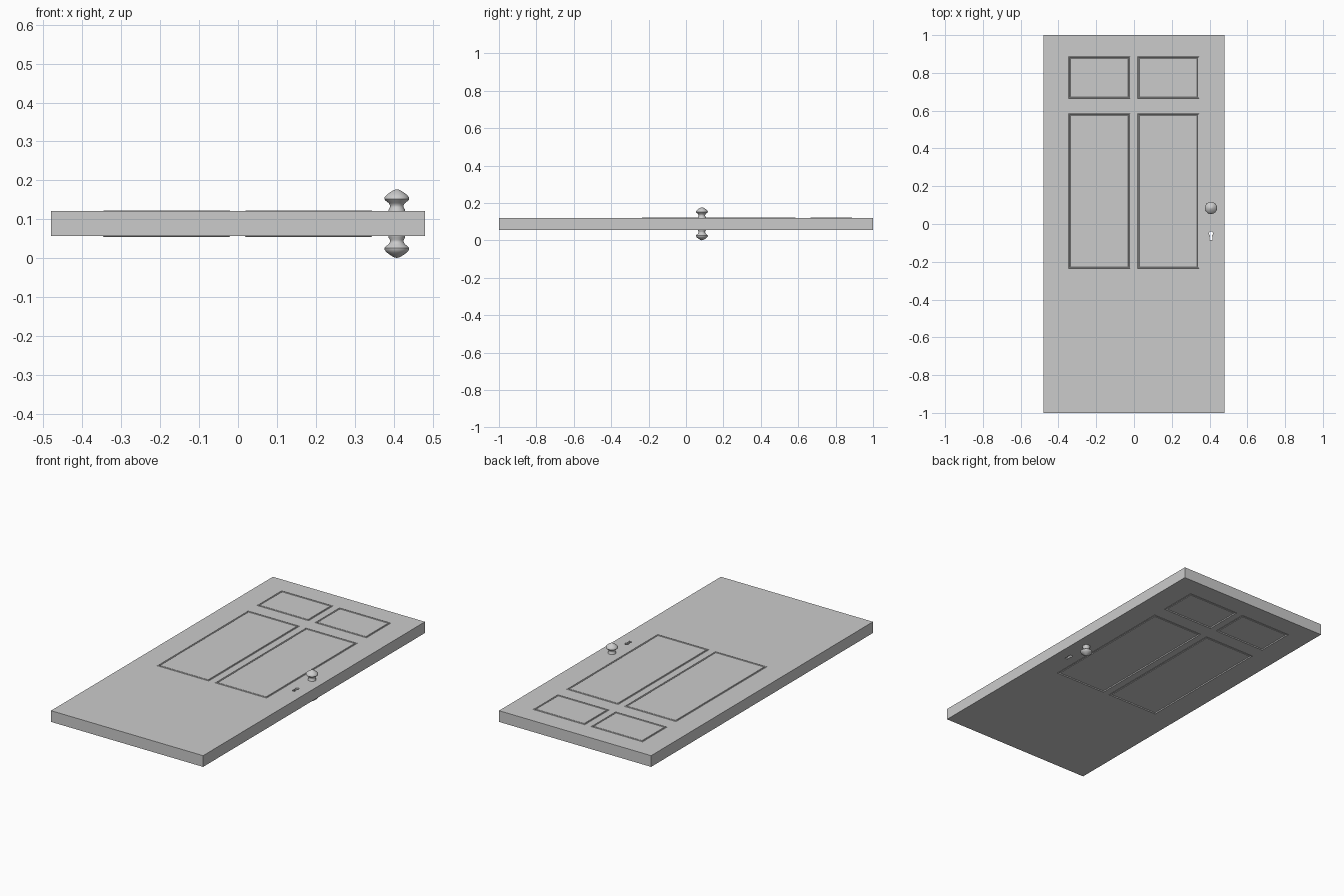
import bpy, bmesh
from math import pi, sin, cos
from mathutils import Vector

cube = bpy.data.objects.get("Cube")
if cube:
    bpy.data.objects.remove(cube, do_unlink=True)

BOTTOM, TOP = 0.057, 0.121
MID = (BOTTOM + TOP) / 2
KNOB_X, KNOB_Y = 0.408, 0.085
COLUMNS = [(-0.347, -0.02), (0.018, 0.345)]
ROWS = [(-0.235, 0.585), (0.665, 0.887)]

paint = bpy.data.materials.new("light grey")
paint.use_nodes = True
paint.diffuse_color = (0.6, 0.6, 0.6, 1)
paint.node_tree.nodes["Principled BSDF"].inputs["Base Color"].default_value = (0.6, 0.6, 0.6, 1)


def add_object(name, bm):
    bmesh.ops.recalc_face_normals(bm, faces=bm.faces)
    mesh = bpy.data.meshes.new(name)
    bm.to_mesh(mesh)
    bm.free()
    mesh.materials.append(paint)
    obj = bpy.data.objects.new(name, mesh)
    bpy.context.collection.objects.link(obj)
    return obj


def activate(obj):
    bpy.ops.object.select_all(action="DESELECT")
    obj.select_set(True)
    bpy.context.view_layer.objects.active = obj


# Door slab, cut along the panel edges
bm = bmesh.new()
bmesh.ops.create_cube(bm, size=1)
for v in bm.verts:
    v.co = Vector((v.co.x * 0.96, v.co.y * 2, MID + v.co.z * (TOP - BOTTOM)))
for axis, spans in ((Vector((1, 0, 0)), COLUMNS), (Vector((0, 1, 0)), ROWS)):
    for span in spans:
        for d in span:
            bmesh.ops.bisect_plane(bm, geom=bm.verts[:] + bm.edges[:] + bm.faces[:],
                                   plane_co=axis * d, plane_no=axis)


def is_panel(face):
    c = face.calc_center_median()
    return (abs(face.normal.z) > 0.9
            and any(a < c.x < b for a, b in COLUMNS)
            and any(a < c.y < b for a, b in ROWS))


# Moulding round each panel: raised lip, groove, then the field
bm.normal_update()
panels = [f for f in bm.faces if is_panel(f)]
for width, depth in ((0.003, 0.002), (0.004, 0), (0.003, -0.006), (0.003, 0), (0.003, 0.004)):
    bmesh.ops.inset_individual(bm, faces=panels, thickness=width, depth=depth)
door = add_object("door_slab", bm)

# Keyhole: round top with a flared slot, cut right through
bm = bmesh.new()
cx, cy, r = KNOB_X, -0.05, 0.011
outline = [(cx + r * cos(a), cy + r * sin(a))
           for a in (-pi / 3 + i * (5 * pi / 3) / 14 for i in range(15))]
outline += [(cx - 0.009, cy - 0.034), (cx + 0.009, cy - 0.034)]
face = bm.faces.new([bm.verts.new((x, y, BOTTOM - 0.05)) for x, y in outline])
ext = bmesh.ops.extrude_face_region(bm, geom=[face])
bmesh.ops.translate(bm, vec=(0, 0, 0.16),
                    verts=[g for g in ext["geom"] if isinstance(g, bmesh.types.BMVert)])
cutter = add_object("keyhole_cutter", bm)
cutter.hide_render = True
hole = door.modifiers.new("keyhole", "BOOLEAN")
hole.operation, hole.solver, hole.object = "DIFFERENCE", "EXACT", cutter
activate(door)
bpy.ops.object.modifier_apply(modifier=hole.name)
bpy.data.objects.remove(cutter, do_unlink=True)

# Knobs: one lathed profile (radius, height above slab), mirrored to the other side
PROFILE = [(0.022, -0.002), (0.021, 0.004), (0.0175, 0.01), (0.0175, 0.015), (0.021, 0.021),
           (0.029, 0.027), (0.032, 0.031), (0.031, 0.036), (0.026, 0.042),
           (0.018, 0.048), (0.01, 0.053), (0.004, 0.0555), (0, 0.056)]
for name, side in (("upper_knob", 1), ("lower_knob", -1)):
    bm = bmesh.new()
    verts = [bm.verts.new((KNOB_X + rad, KNOB_Y, MID + side * (TOP - MID + h)))
             for rad, h in PROFILE]
    edges = [bm.edges.new(pair) for pair in zip(verts, verts[1:])]
    bmesh.ops.spin(bm, geom=verts + edges, cent=(KNOB_X, KNOB_Y, 0), axis=(0, 0, 1),
                   angle=2 * pi, steps=32)
    bmesh.ops.remove_doubles(bm, verts=bm.verts, dist=0.0001)
    bmesh.ops.holes_fill(bm, edges=[e for e in bm.edges if e.is_boundary])
    activate(add_object(name, bm))
    bpy.ops.object.shade_smooth_by_angle(angle=pi / 4)
